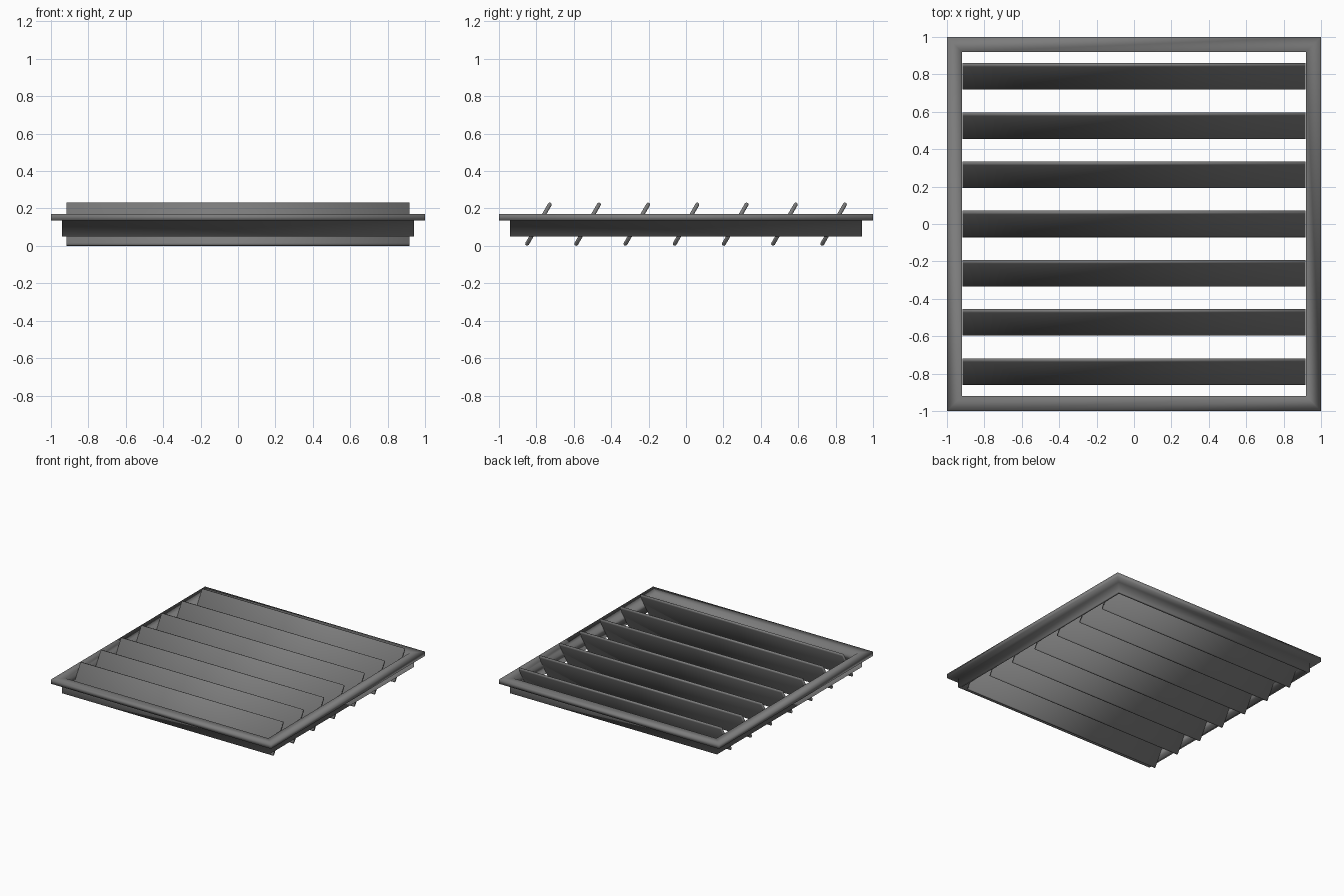
import bpy, bmesh, math
from mathutils import Vector

if "Cube" in bpy.data.objects:
    bpy.data.objects.remove(bpy.data.objects["Cube"])

# Dark painted metal
metal = bpy.data.materials.new("dark_metal")
metal.diffuse_color = (0.2, 0.2, 0.2, 1)
metal.use_nodes = True
metal.node_tree.nodes["Principled BSDF"].inputs["Base Color"].default_value = metal.diffuse_color


def finish(name, bm):
    """Softly shaded dark metal part."""
    bmesh.ops.recalc_face_normals(bm, faces=bm.faces)
    for f in bm.faces:
        f.smooth = True
    mesh = bpy.data.meshes.new(name)
    bm.to_mesh(mesh)
    bm.free()
    mesh.materials.append(metal)
    obj = bpy.data.objects.new(name, mesh)
    bpy.context.collection.objects.link(obj)
    return obj


def square_ring(name, profile):
    """Sweep a closed (half-width, z) profile around a mitred square."""
    bm = bmesh.new()
    corners = [(-1, -1), (1, -1), (1, 1), (-1, 1)]
    rings = [[bm.verts.new((sx * r, sy * r, z)) for r, z in profile]
             for sx, sy in corners]
    n = len(profile)
    for i in range(4):
        a, b = rings[i], rings[(i + 1) % 4]
        for j in range(n):
            k = (j + 1) % n
            bm.faces.new((a[j], b[j], b[k], a[k]))
    return finish(name, bm)


def blade(name, y, z, half_len, length, thick, tilt, segs=4):
    """Slat with rounded long edges, extruded along x."""
    bm = bmesh.new()
    r = thick / 2
    d = length / 2 - r
    u = Vector((0, math.cos(tilt), math.sin(tilt)))
    v = Vector((0, -math.sin(tilt), math.cos(tilt)))
    centre = Vector((0, y, z))
    pts = []
    for side in (0, 1):
        for i in range(segs + 1):
            a = -math.pi / 2 + math.pi * (side + i / segs)
            c = d if side == 0 else -d
            pts.append(centre + u * (c + r * math.cos(a)) + v * (r * math.sin(a)))
    face = bm.faces.new([bm.verts.new(p + Vector((-half_len, 0, 0))) for p in pts])
    ext = bmesh.ops.extrude_face_region(bm, geom=[face], use_keep_orig=True)
    bmesh.ops.translate(bm, vec=(2 * half_len, 0, 0),
                        verts=[e for e in ext['geom'] if isinstance(e, bmesh.types.BMVert)])
    return finish(name, bm)


# Flange and duct neck as one L-shaped frame section
square_ring("frame", [(0.92, 0.05), (0.94, 0.05), (0.94, 0.135),
                      (1, 0.135), (1, 0.17), (0.92, 0.17)])

# Seven tilted slats
for i in range(7):
    blade(f"slat_{i + 1}", (i - 3) * 0.263, 0.116, 0.918, 0.264, 0.021, math.radians(60))
